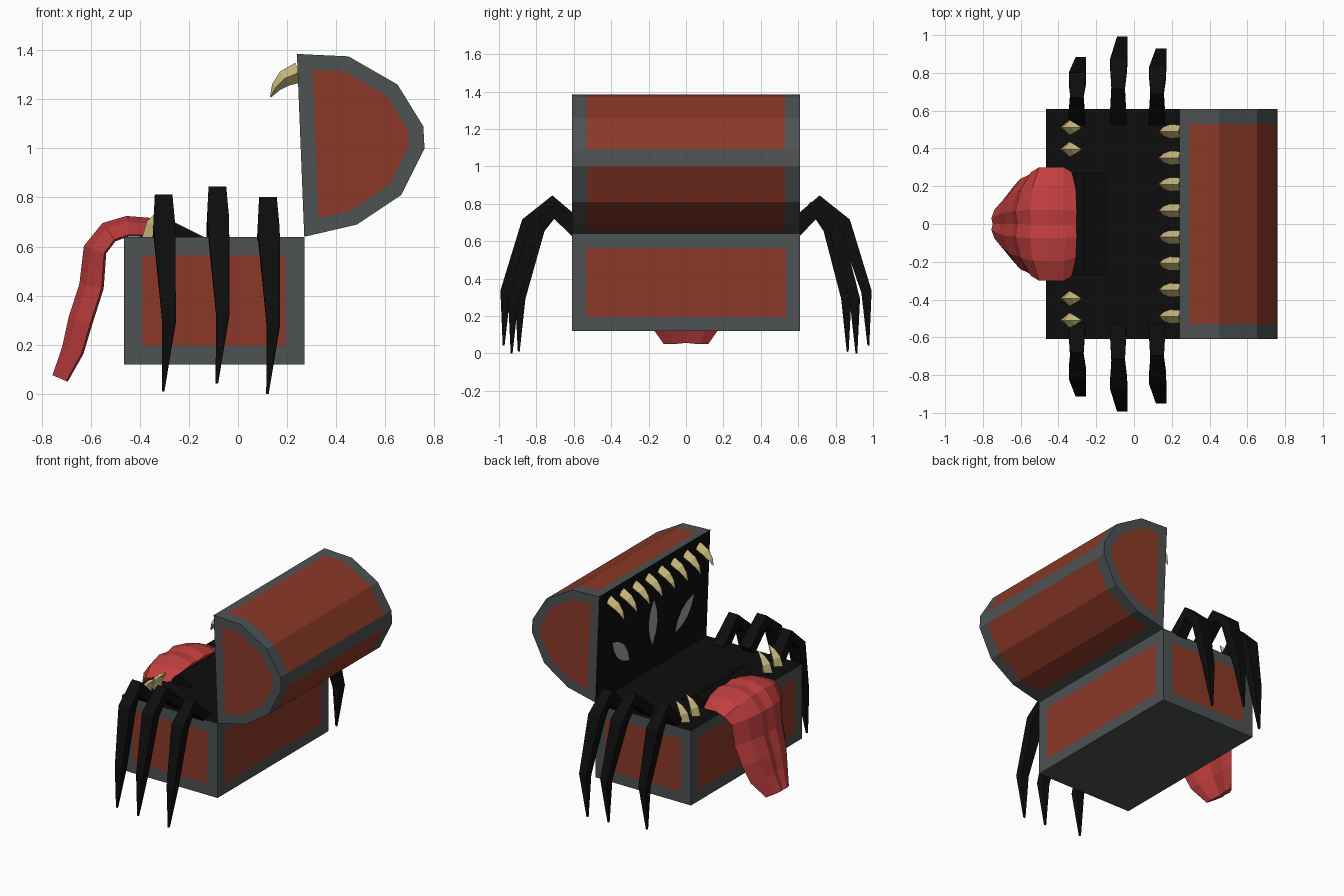
import bpy, bmesh, math
from mathutils import Vector

if "Cube" in bpy.data.objects:
    bpy.data.objects.remove(bpy.data.objects["Cube"])


def mat(name, rgb):
    m = bpy.data.materials.new(name)
    m.diffuse_color = (*rgb, 1)
    m.use_nodes = True
    m.node_tree.nodes["Principled BSDF"].inputs["Base Color"].default_value = m.diffuse_color
    return m


WOOD = mat("red_wood", (0.26, 0.04, 0.02))
IRON = mat("iron_grey", (0.075, 0.085, 0.085))
BLACK = mat("black", (0.004, 0.004, 0.004))
TONGUE = mat("tongue_red", (0.55, 0.05, 0.05))
TOOTH = mat("tooth_ivory", (0.55, 0.46, 0.19))
EYE = mat("eye_grey", (0.36, 0.36, 0.36))


def finish(name, bm, mats, recalc=True):
    if recalc:
        bmesh.ops.recalc_face_normals(bm, faces=bm.faces[:])
    me = bpy.data.meshes.new(name)
    bm.to_mesh(me)
    bm.free()
    for m in mats:
        me.materials.append(m)
    ob = bpy.data.objects.new(name, me)
    bpy.context.collection.objects.link(ob)
    return ob


def inset_panels(bm, faces, width):
    """Inset each face; the inner face becomes the wood panel (slot 1)."""
    for f in faces:
        bmesh.ops.inset_individual(bm, faces=[f], thickness=width, use_even_offset=True)
        f.material_index = 1


def sweep(name, stations, section, place, material):
    """Loft a section along a planar path; a station is (a, b, width, thickness, side shift)."""
    bm = bmesh.new()
    rings = []
    for i, (a, b, w, t, c) in enumerate(stations):
        p, q = stations[max(i - 1, 0)], stations[min(i + 1, len(stations) - 1)]
        d = Vector((q[0] - p[0], q[1] - p[1])).normalized()
        rings.append([bm.verts.new(place(a + d.y * t * v, b - d.x * t * v, c + w * u))
                      for u, v in section])
    n = len(section)
    for r, s in zip(rings, rings[1:]):
        for k in range(n):
            bm.faces.new((r[k], r[(k + 1) % n], s[(k + 1) % n], s[k]))
    bm.faces.new(rings[0])
    bm.faces.new(rings[-1])
    return finish(name, bm, [material])


# Chest body: iron box with wood panels and a black mouth on top
bm = bmesh.new()
bmesh.ops.create_cube(bm, size=1)
for v in bm.verts:
    v.co = Vector((-0.0975 + v.co.x * 0.735, v.co.y * 1.22, 0.38 + v.co.z * 0.52))
bm.normal_update()
for f in bm.faces:
    if f.normal.z > 0.5:
        f.material_index = 2
inset_panels(bm, [f for f in bm.faces if abs(f.normal.z) < 0.5], 0.076)
finish("chest_body", bm, [IRON, WOOD, BLACK])

# Open lid: faceted barrel profile from the hinge, round the back, to the top edge
profile = [(0.27, 0.64), (0.335, 0.655), (0.485, 0.69), (0.665, 0.81), (0.76, 1.0),
           (0.755, 1.09), (0.65, 1.26), (0.45, 1.375), (0.295, 1.382), (0.24, 1.385)]
columns = [-0.61, -0.53, 0.53, 0.61]
iron_strips = (0, 4, 8)
bm = bmesh.new()
grid = [[bm.verts.new((x, y, z)) for x, z in profile] for y in columns]
for c in range(3):
    for k in range(len(profile) - 1):
        f = bm.faces.new((grid[c][k], grid[c][k + 1], grid[c + 1][k + 1], grid[c + 1][k]))
        f.material_index = 1 if c == 1 and k not in iron_strips else 0
    inner = bm.faces.new((grid[c][0], grid[c][-1], grid[c + 1][-1], grid[c + 1][0]))
    inner.material_index = 2
ends = [bm.faces.new(grid[0]), bm.faces.new(grid[3])]
bmesh.ops.recalc_face_normals(bm, faces=bm.faces[:])
inset_panels(bm, ends, 0.062)
finish("chest_lid", bm, [IRON, WOOD, BLACK], recalc=False)


# Three slit eyes on the inside of the lid
def eye(name, y, z, length, width, tilt):
    bm = bmesh.new()
    verts = []
    for k in range(12):
        a = math.tau * k / 12
        u = length / 2 * math.cos(a)
        v = width / 2 * math.sin(a) * abs(math.sin(a))
        yy = y + u * math.sin(tilt) + v * math.cos(tilt)
        zz = z + u * math.cos(tilt) - v * math.sin(tilt)
        x = 0.27 - 0.03 * (zz - 0.64) / 0.745 - 0.005
        verts.append(bm.verts.new((x, yy, zz)))
    f = bm.faces.new(verts)
    bm.normal_update()
    if f.normal.x > 0:
        f.normal_flip()
    finish(name, bm, [EYE], recalc=False)


eye("middle_eye", 0, 0.97, 0.32, 0.10, 0)
eye("left_eye", -0.35, 0.90, 0.28, 0.10, -math.pi / 4)
eye("right_eye", 0.35, 0.90, 0.28, 0.10, math.pi / 4)


def in_xz(a, b, c):
    return Vector((a, c, b))


# Teeth: curved diamond spikes along the lid edge and at both ends of the body rim
diamond = [(-1, 0), (0, 1), (1, 0), (0, -1)]
for i in range(8):
    y = -0.49 + 0.14 * i
    sweep(f"upper_tooth_{i + 1}",
          [(0.25, 1.31, 0.034, 0.042, y), (0.19, 1.285, 0.037, 0.034, y),
           (0.155, 1.25, 0.024, 0.02, y), (0.133, 1.21, 0.003, 0.003, y)],
          diamond, in_xz, TOOTH)
for i, y in enumerate((-0.51, -0.395, 0.395, 0.51)):
    sweep(f"lower_tooth_{i + 1}",
          [(-0.35, 0.63, 0.036, 0.042, y), (-0.34, 0.69, 0.04, 0.034, y),
           (-0.315, 0.73, 0.026, 0.02, y), (-0.28, 0.762, 0.003, 0.003, y)],
          diamond, in_xz, TOOTH)

# Tongue: arched strip with a centre groove, hanging over the front rim
tongue_section = [(-1, -1.2), (-0.65, 0.3), (-0.25, 1), (0, 0.7), (0.25, 1), (0.65, 0.3),
                  (1, -1.2), (0.6, -1.4), (0, -0.8), (-0.6, -1.4)]
tongue_path = [(-0.31, 0.67, 0.27, 0.03), (-0.37, 0.685, 0.30, 0.033), (-0.45, 0.69, 0.30, 0.035),
               (-0.53, 0.665, 0.30, 0.038), (-0.59, 0.59, 0.275, 0.04), (-0.605, 0.44, 0.26, 0.042),
               (-0.65, 0.30, 0.24, 0.042), (-0.68, 0.18, 0.20, 0.038), (-0.73, 0.065, 0.12, 0.028)]
sweep("tongue", [(*s, 0) for s in tongue_path], tongue_section, in_xz, TONGUE)

# Black swelling where the tongue leaves the mouth
bm = bmesh.new()
sides = [[bm.verts.new((x, y, z)) for x, z in
          ((-0.33, 0.635), (-0.305, 0.68), (-0.27, 0.705), (-0.13, 0.635))] for y in (-0.27, 0.27)]
for k in range(4):
    bm.faces.new((sides[0][k], sides[0][(k + 1) % 4], sides[1][(k + 1) % 4], sides[1][k]))
for s in sides:
    bm.faces.new(s)
finish("tongue_root", bm, [BLACK])

# Legs: three square-section spider legs on each side (x, height shift, reach per side)
square = [(-1, -1), (1, -1), (1, 1), (-1, 1)]
leg_path = [(0.55, 0.66, 0.044, 0.035, 0), (0.72, 0.805, 0.036, 0.04, 0),
            (0.845, 0.70, 0.045, 0.035, 0.003), (0.965, 0.33, 0.028, 0.028, 0.022),
            (0.975, 0.042, 0.005, 0.005, -0.002)]
for i, (x, dz, reach_back, reach_front) in enumerate(
        ((-0.303, -0.033, 0.74, 0.81), (-0.084, 0.0, 1.0, 1.0), (0.122, -0.042, 0.85, 0.90))):
    for side, sign, reach in (("back", 1, reach_back), ("front", -1, reach_front)):
        path = [(0.55 + (y - 0.55) * reach, z + dz, w, t, x + c) for y, z, w, t, c in leg_path]
        sweep(f"{side}_leg_{i + 1}", path, square,
              lambda a, b, c, s=sign: Vector((c, s * a, b)), BLACK)
